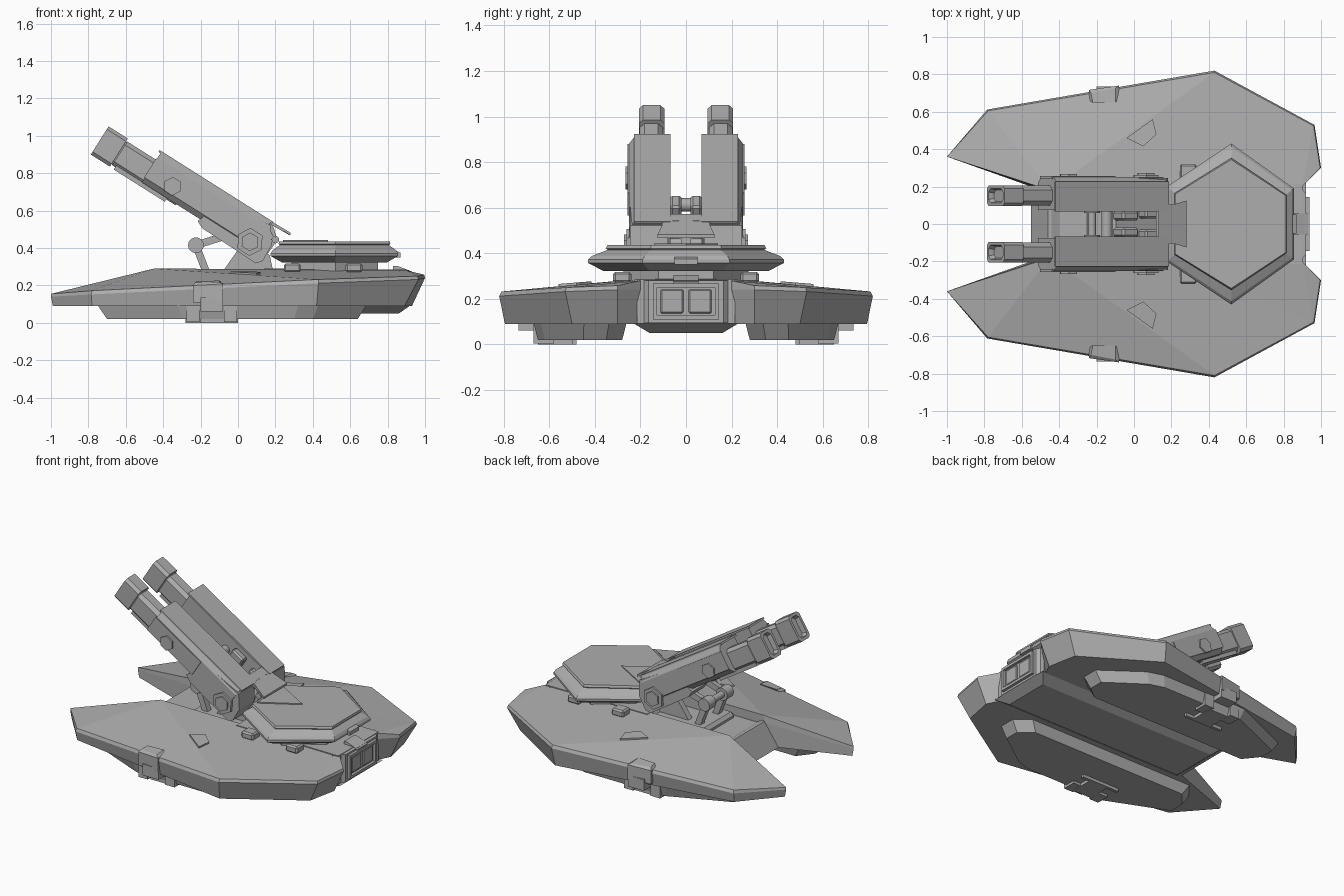
import bpy, bmesh, math
from mathutils import Matrix

if "Cube" in bpy.data.objects:
    bpy.data.objects.remove(bpy.data.objects["Cube"])

grey = bpy.data.materials.new("armour_grey")
grey.use_nodes = True
GREY = (0.42, 0.42, 0.42, 1)
grey.diffuse_color = GREY
grey.node_tree.nodes["Principled BSDF"].inputs["Base Color"].default_value = GREY

TILT = Matrix.Rotation(math.radians(32.3), 4, 'Y')  # launcher elevation


def finish(name, bm, mirror=False, tilt=False, bevel=0):
    bmesh.ops.recalc_face_normals(bm, faces=bm.faces)
    if tilt:
        bm.transform(TILT)
    mesh = bpy.data.meshes.new(name)
    bm.to_mesh(mesh)
    bm.free()
    mesh.materials.append(grey)
    obj = bpy.data.objects.new(name, mesh)
    bpy.context.collection.objects.link(obj)
    if bevel:
        mod = obj.modifiers.new("chamfer", 'BEVEL')
        mod.width, mod.segments = bevel, 1
    if mirror:
        mod = obj.modifiers.new("both_sides", 'MIRROR')
        mod.use_axis = (False, True, False)
    return obj


def loft(name, rings, top=None, **opts):
    """Skin equal-length rings; the last cap may be given as index faces."""
    bm = bmesh.new()
    rows = [[bm.verts.new(p) for p in ring] for ring in rings]
    n = len(rows[0])
    for low, high in zip(rows, rows[1:]):
        for i in range(n):
            j = (i + 1) % n
            bm.faces.new((low[i], low[j], high[j], high[i]))
    bm.faces.new(rows[0])
    for face in top or [range(n)]:
        bm.faces.new([rows[-1][i] for i in face])
    return finish(name, bm, **opts)


def profile(name, points, y0, y1, **opts):
    return loft(name, [[(x, y, z) for x, z in points] for y in (y0, y1)], **opts)


def box(name, xs, ys, zs, **opts):
    (x0, x1), (z0, z1) = xs, zs
    return profile(name, [(x0, z0), (x1, z0), (x1, z1), (x0, z1)], *ys, **opts)


def rod(name, x, z, r, y0, y1, sides=16, **opts):
    pts = [(x + r * math.cos(math.tau * i / sides), z + r * math.sin(math.tau * i / sides))
           for i in range(sides)]
    return profile(name, pts, y0, y1, **opts)


def strut(name, start, end, half, y0, y1, **opts):
    dx, dz = end[0] - start[0], end[1] - start[1]
    k = half / math.hypot(dx, dz)
    ox, oz = -dz * k, dx * k
    pts = [(start[0] + ox, start[1] + oz), (end[0] + ox, end[1] + oz),
           (end[0] - ox, end[1] - oz), (start[0] - ox, start[1] - oz)]
    return profile(name, pts, y0, y1, **opts)


# Side hulls: tip, outer edge, rear, then the inner ridge
deck = [(-1, .36, .155), (-.78, .605, .172), (.43, .81, .232), (.96, .525, .25),
        (.995, .3, .258), (.9, .2, .28), (.15, .18, .288), (-.45, .18, .29)]
rim = [(-1, .36, .14), (-.785, .612, .152), (.43, .82, .212), (.965, .53, .232),
       (1, .3, .24), (.9, .2, .24), (.15, .18, .24), (-.47, .18, .24)]
keel = [(-.99, .36, .09), (-.78, .6, .09), (.42, .795, .09), (.89, .5, .09),
        (.93, .3, .09), (.88, .2, .09), (.15, .18, .09), (-.55, .2, .09)]
loft("side_hull", [keel, rim, deck], mirror=True,
     top=[(0, 1, 7), (1, 2, 7), (2, 6, 7), (2, 3, 6), (3, 5, 6), (3, 4, 5)])

# Centre hull with rear ramp, well and belly
profile("centre_hull", [(-.55, .09), (.9, .09), (.9, .285), (.14, .29), (.1, .23),
                        (-.4, .23), (-.44, .25), (-.46, .25)], -.215, .215)
loft("belly_keel", [[(-.48, -.16, .05), (.86, -.16, .05), (.86, .16, .05), (-.48, .16, .05)],
                    [(-.53, -.23, .092), (.92, -.23, .092), (.92, .23, .092), (-.53, .23, .092)]])
loft("end_housing", [[(.86, -.225, .09), (.86, .225, .09), (.86, .225, .285), (.86, -.225, .285)],
                     [(.92, -.165, .095), (.92, .165, .095), (.92, .165, .28), (.92, -.165, .28)]])

# Framed twin windows at the +x end
for z in (.11, .25):
    box("window_frame_rail", (.9, .938), (-.145, .145), (z, z + .018))
box("window_frame_post", (.9, .938), (.127, .145), (.11, .268), mirror=True)
box("window_pane", (.9, .929), (.012, .112), (.136, .242), mirror=True, bevel=.006)
profile("end_tab", [(.83, .28), (.93, .26), (.93, .275), (.85, .305), (.83, .305)], -.055, .055)

# Underside pods, pads and edge clamps
pod = [(-.7, .38), (-.62, .28), (.55, .28), (.64, .35), (.64, .45), (.4, .62), (.3, .65),
       (-.3, .65), (-.7, .48)]
loft("belly_pod", [[(x, y, .02) for x, y in pod],
                   [(x * 1.07, .465 + (y - .465) * 1.1, .092) for x, y in pod]], mirror=True)
box("landing_pad", (-.28, 0), (.48, .5), (0, .03), mirror=True)
box("landing_pad_bar", (-.2, -.06), (.5, .65), (0, .03), mirror=True)
for x in (-.275, -.075):
    box("clamp_leg", (x, x + .07), (.58, .67), (.004, .1), mirror=True)
box("clamp_lower_block", (-.2, -.08), (.6, .735), (.06, .135), mirror=True)
loft("edge_clamp", [[(-.24, .66, .11), (-.24, .717, .11), (-.08, .74, .11), (-.08, .66, .11)],
                    [(-.24, .66, .2), (-.24, .717, .2), (-.08, .74, .208), (-.08, .66, .208)],
                    [(-.22, .65, .222), (-.23, .7, .215), (-.1, .725, .218), (-.1, .65, .226)]],
     mirror=True)

# Small deck vents
vent = [(-.04, .46), (.1, .56), (.12, .48), (.05, .415)]
loft("deck_vent", [[(x, y, .22) for x, y in vent],
                   [(x, y, .277 - (y - .415) * .08) for x, y in vent]], mirror=True)

# Layered six-sided turret
hexagon = [(-.345, -.2), (0, -.43), (.335, -.19), (.335, .19), (0, .43), (-.345, .2)]
layers = [(.27, .68, .64), (.322, .68, .64), (.322, .82, .84), (.357, 1, 1), (.372, 1, 1),
          (.388, .97, .96), (.415, .86, .8), (.422, .88, .82), (.436, .87, .8)]
loft("turret", [[(.52 + x * sx, y * sy, z) for x, y in hexagon] for z, sx, sy in layers])
loft("turret_arrow_plate", [[(.24, -.14, z), (.48, 0, z), (.24, .14, z)] for z in (.43, .443)])
profile("turret_end_block", [(.78, .35), (.87, .35), (.87, .375), (.81, .4), (.78, .4)], -.05, .05)
for x in (.29, .62):
    box("turret_foot", (x - .045, x + .045), (.24, .32), (.27, .318), mirror=True, bevel=.01)

# Twin launchers, built level and tilted together
both = dict(mirror=True, tilt=True)
box("barrel", (-1.04, -.6), (.1, .205), (.353, .503), bevel=.022, **both)
box("barrel_underside", (-1.0, -.677), (.112, .193), (.338, .37), **both)


def muzzle_ring(a, inset):
    y0, y1, b0, b1, c = .095 + inset, .207 - inset, .34 + inset, .518 - inset, .018
    return [(a, y0 + c, b0), (a, y1 - c, b0), (a, y1, b0 + c), (a, y1, b1 - c),
            (a, y1 - c, b1), (a, y0 + c, b1), (a, y0, b1 - c), (a, y0, b0 + c)]


loft("muzzle", [muzzle_ring(-1.025, 0), muzzle_ring(-1.146, 0), muzzle_ring(-1.146, .018),
                muzzle_ring(-1.115, .024)], **both)


def shell_ring(a, drop=0):
    return [(a, .075, .36), (a, .22, .36), (a, .25, .39), (a, .25, .515 - drop),
            (a, .225, .552 - drop), (a, .075, .552 - drop)]


loft("launcher_shell", [shell_ring(-.835), shell_ring(-.14)], **both)
box("launcher_top_plate", (-.848, -.13), (.068, .228), (.545, .557), **both)
box("launcher_side_plate", (-.84, -.44), (.24, .256), (.39, .51), **both)
rod("side_hatch", -.686, .43, .05, .24, .266, sides=6, **both)
profile("launcher_tail", [(-.474, .345), (-.43, .325), (-.09, .32), (-.065, .35), (-.07, .45),
                          (-.13, .535), (-.41, .515)], .08, .245, **both)
rod("hinge_nut", -.177, .4, .075, .23, .262, sides=6, **both)
rod("hinge_bolt", -.177, .4, .05, .25, .272, sides=6, **both)

# Mechanism between the launchers
box("cradle", (-.4, -.08), (-.09, .09), (.345, .43), tilt=True, bevel=.015)
box("cradle_lug", (-.4, -.3), (.02, .07), (.42, .525), bevel=.01, **both)
box("cradle_lug_low", (-.24, -.12), (.03, .08), (.42, .5), bevel=.01, **both)
rod("cradle_axle", -.45, .44, .03, -.1, .1, tilt=True)
profile("hinge_cover", [(-.2, .535), (-.16, .55), (-.02, .555), (-.02, .543)], -.105, .105, tilt=True)
loft("hinge_apron", [[(.13, -.08, z), (.28, -.125, z - .09), (.28, .125, z - .09), (.13, .08, z)]
                     for z in (.558, .572)])

# Elevation rams, pedestal and rear link
rod("ram_pivot", -.225, .415, .042, .06, .13, mirror=True)
rod("ram_cross_shaft", -.225, .415, .022, -.13, .13)
strut("ram_leg", (-.225, .415), (-.15, .22), .02, .075, .115, mirror=True)
strut("ram_piston", (-.225, .415), (-.05, .47), .02, .08, .11, mirror=True)
profile("pedestal", [(-.12, .22), (.2, .22), (.17, .36), (.1, .42), (.02, .42)], .06, .1, mirror=True)
box("pedestal_base", (-.25, .18), (-.17, .17), (.2, .265), bevel=.02)
rod("rear_link_joint", .2, .445, .02, .02, .07, mirror=True)
strut("rear_link", (.2, .445), (.17, .54), .01, .03, .06, mirror=True)
strut("rear_link_lower", (.2, .445), (.14, .36), .01, .03, .06, mirror=True)

# Smooth shading on round parts only; hard edges stay sharp
bpy.ops.object.select_all(action='DESELECT')
for obj in bpy.context.scene.objects:
    if obj.name.startswith(("ram_pivot", "ram_cross", "cradle_axle", "rear_link_joint")):
        obj.select_set(True)
        bpy.context.view_layer.objects.active = obj
bpy.ops.object.shade_smooth_by_angle()
